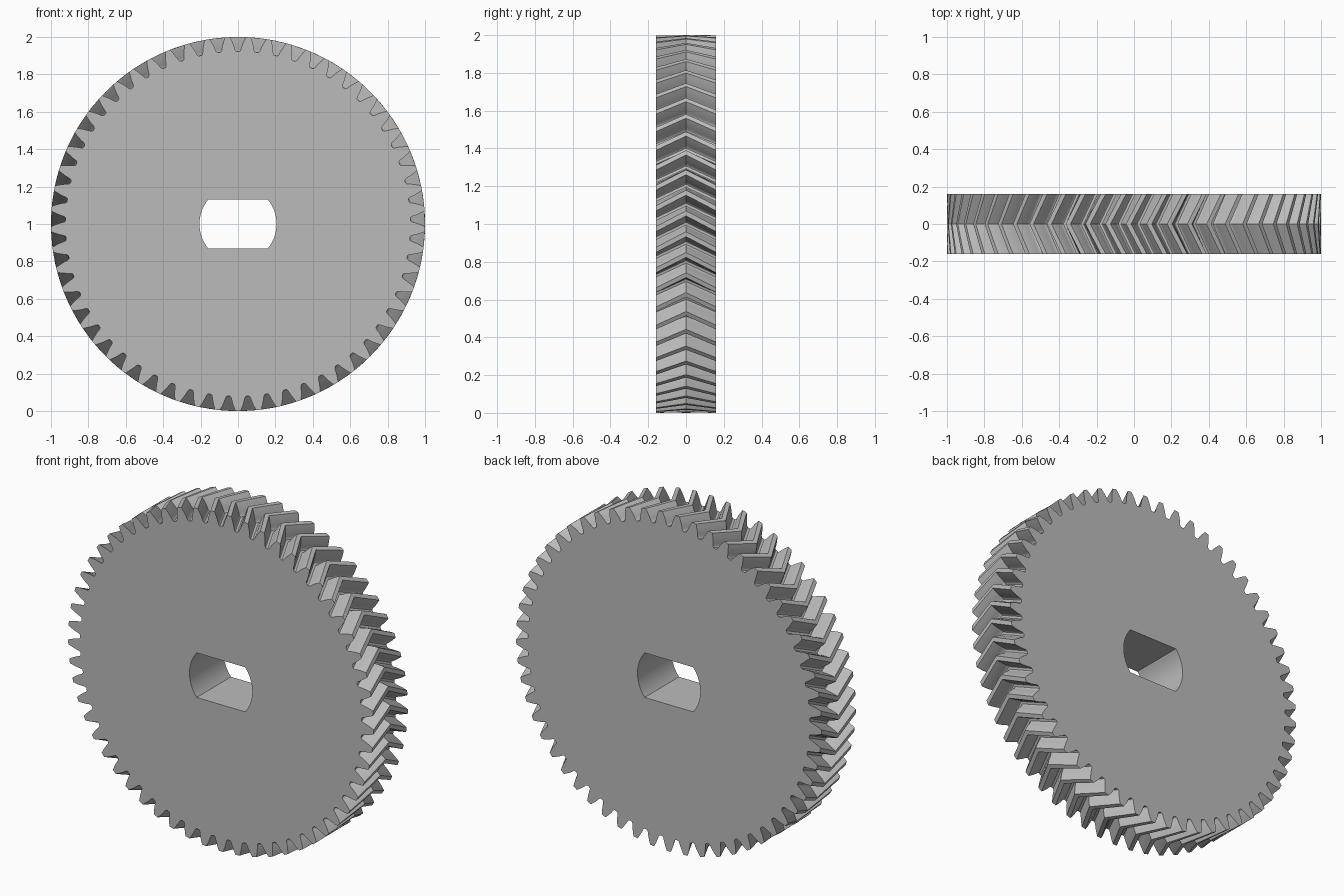
import bpy
import bmesh
from math import pi, sin, cos, tan, acos, asin, sqrt

cube = bpy.data.objects.get("Cube")
if cube:
    bpy.data.objects.remove(cube, do_unlink=True)

TEETH = 57
HALF_WIDTH = 0.16
TWIST = 0.084            # turn of the tooth crest at mid width
TIP, ROOT = 1.0, 0.922
PITCH = TEETH / (TEETH + 2)
BASE = PITCH * cos(pi / 9)
BORE, FLAT = 0.206, 0.132


def involute(radius):
    a = acos(min(1, BASE / radius))
    return tan(a) - a


def half_angle(radius):
    """Half the angular thickness of a tooth at a radius."""
    return pi / TEETH / 2 + involute(PITCH) - involute(radius)


def gear_profile():
    """Outline as (radius, angle) pairs, with a tooth gap at the top."""
    flank = [(ROOT, pi / TEETH - 0.008), (ROOT + 0.003, pi / TEETH - 0.0125)]
    steps = 5
    for k in range(steps + 1):
        r = ROOT + 0.01 + (TIP - ROOT - 0.01) * k / steps
        flank.append((r, half_angle(r)))
    points = []
    for i in range(TEETH):
        centre = pi / 2 + (i + 0.5) * 2 * pi / TEETH
        points += [(r, centre - h) for r, h in flank]
        points += [(r, centre + h) for r, h in reversed(flank)]
    return points


def bore_profile():
    """Round hole with two parallel flats."""
    end, steps = asin(FLAT / BORE), 16
    arc = [-end + 2 * end * k / steps for k in range(steps + 1)]
    return [(BORE, a) for a in arc] + [(BORE, a + pi) for a in arc]


def ring(bm, profile, y, turn):
    verts = [bm.verts.new((r * cos(a + turn), y, 1 + r * sin(a + turn)))
             for r, a in profile]
    edges = [bm.edges.new((v, verts[i - 1])) for i, v in enumerate(verts)]
    return verts, edges


def bridge(bm, a, b):
    for i in range(len(a)):
        bm.faces.new((a[i - 1], a[i], b[i], b[i - 1]))


bm = bmesh.new()

# Herringbone teeth: the outline turns to mid width and back again
outer = [ring(bm, gear_profile(), y, t) for y, t in
         ((-HALF_WIDTH, 0), (0, TWIST), (HALF_WIDTH, 0))]
for near, far in zip(outer, outer[1:]):
    bridge(bm, near[0], far[0])

# Straight bore
inner = [ring(bm, bore_profile(), y, 0) for y in (-HALF_WIDTH, HALF_WIDTH)]
bridge(bm, inner[0][0], inner[1][0])

# Flat side faces around the bore
for rim, hole, side in ((outer[0], inner[0], -1), (outer[2], inner[1], 1)):
    bmesh.ops.triangle_fill(bm, edges=rim[1] + hole[1], use_beauty=True,
                            normal=(0, side, 0))
bmesh.ops.recalc_face_normals(bm, faces=bm.faces)

mesh = bpy.data.meshes.new("herringbone_gear")
bm.to_mesh(mesh)
bm.free()
gear = bpy.data.objects.new("herringbone_gear", mesh)
bpy.context.collection.objects.link(gear)

# Plain grey
grey = bpy.data.materials.new("grey")
grey.use_nodes = True
colour = (0.5, 0.5, 0.5, 1)
grey.diffuse_color = colour
grey.node_tree.nodes["Principled BSDF"].inputs["Base Color"].default_value = colour
mesh.materials.append(grey)

bpy.ops.object.select_all(action='DESELECT')
gear.select_set(True)
bpy.context.view_layer.objects.active = gear
bpy.ops.object.shade_smooth_by_angle(angle=pi / 7)
